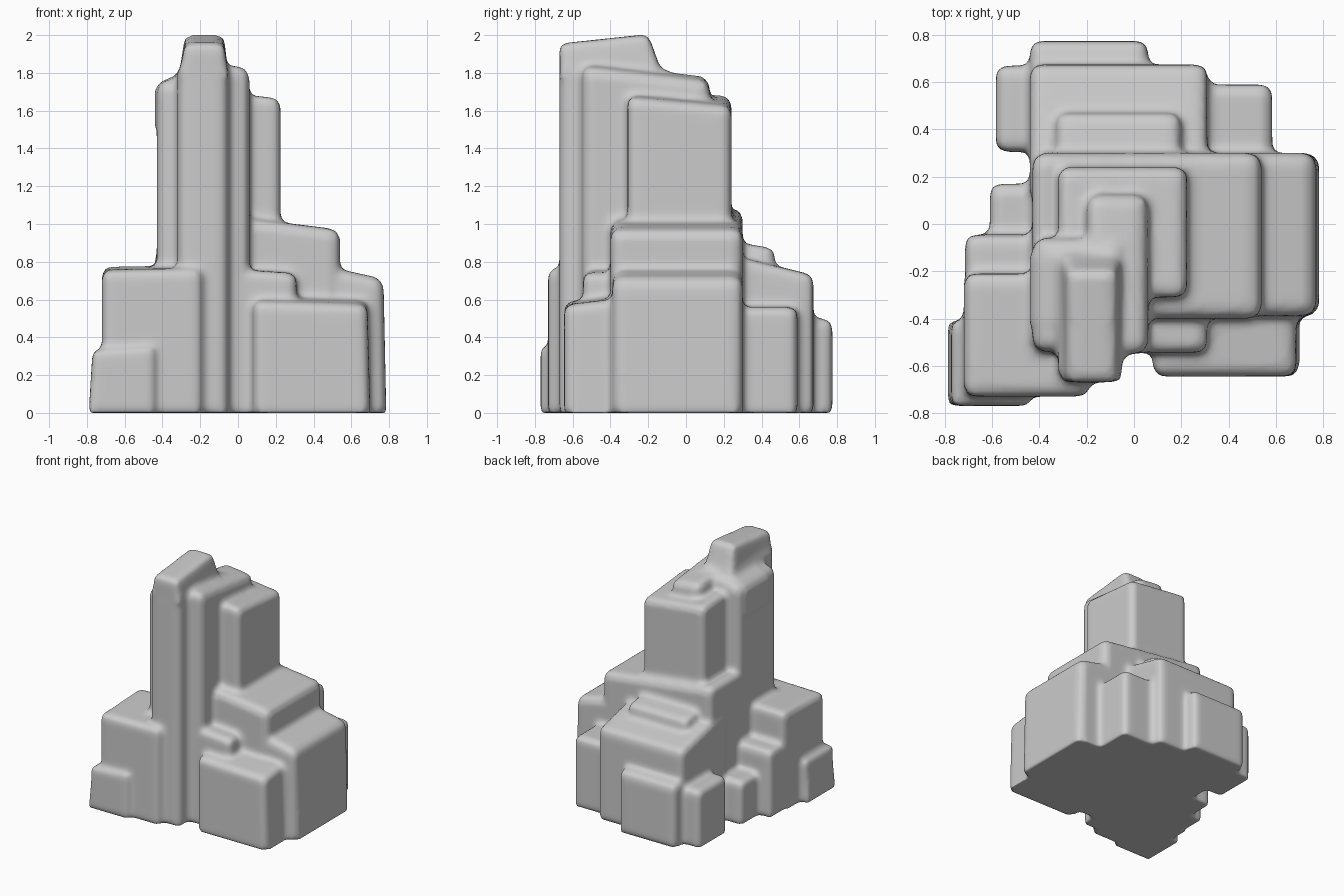
import bpy, bmesh

if "Cube" in bpy.data.objects:
    bpy.data.objects.remove(bpy.data.objects["Cube"])

bm = bmesh.new()


def block(x0, x1, y0, y1, top, sx=0.0, sy=0.0, base=0.0, taper=(0, 0, 0, 0), r=0.04):
    """Soft-edged block; top tilts by sx / sy, taper insets the top (left, right, front, back)."""
    part = bmesh.new()
    l, rt, f, b = taper
    low = [part.verts.new((x, y, base)) for x, y in ((x0, y0), (x1, y0), (x1, y1), (x0, y1))]
    high = [part.verts.new((x, y, top + sx * i / 2 + sy * j / 2)) for x, y, i, j in (
        (x0 + l, y0 + f, -1, -1), (x1 - rt, y0 + f, 1, -1),
        (x1 - rt, y1 - b, 1, 1), (x0 + l, y1 - b, -1, 1))]
    part.faces.new(low[::-1])
    part.faces.new(high)
    for k in range(4):
        n = (k + 1) % 4
        part.faces.new((low[k], low[n], high[n], high[k]))
    edges = [e for e in part.edges if not (e.verts[0] in low and e.verts[1] in low)]
    bmesh.ops.bevel(part, geom=edges, offset=r, segments=2, profile=0.5, affect='EDGES')
    temp = bpy.data.meshes.new("temp")
    part.to_mesh(temp)
    part.free()
    bm.from_mesh(temp)
    bpy.data.meshes.remove(temp)


# tall spire: shaft and narrowed head
block(-0.32, -0.05, -0.67, -0.12, 1.85, r=0.05)
block(-0.315, -0.05, -0.67, -0.12, 1.98, sy=0.05, base=1.78, taper=(0.035, 0.025, 0, 0.08), r=0.03)

# shoulder, ridge and side tower around the spire
block(-0.43, -0.05, -0.54, -0.06, 1.79, sx=0.08, r=0.05)
block(-0.44, -0.25, -0.46, -0.10, 1.78, sx=0.08, base=1.52, r=0.04)
block(-0.20, 0.06, -0.55, 0.125, 1.81, sx=-0.03, sy=-0.08, r=0.05)
block(-0.32, 0.225, -0.31, 0.24, 1.675, sx=-0.06, sy=-0.05)

# stepped right-hand flank
block(-0.43, 0.54, -0.40, 0.30, 1.03, sx=-0.12, r=0.05)
block(-0.43, 0.785, -0.39, 0.30, 0.84, sx=-0.26, taper=(0, 0.015, 0, 0), r=0.05)

# front right boulder and ledge
block(0.08, 0.70, -0.645, -0.30, 0.60, sx=-0.02, sy=0.04, taper=(0, 0.015, 0, 0))
block(0.0, 0.31, -0.545, -0.30, 0.75, sx=-0.02)

# front left boulder and its steps
block(-0.72, -0.19, -0.73, -0.21, 0.77, sx=0.01, sy=0.02)
block(-0.79, -0.44, -0.77, -0.41, 0.34, sx=0.02, taper=(0.02, 0, 0, 0), r=0.025)
block(-0.715, -0.30, -0.40, -0.045, 0.53)
block(-0.61, -0.30, -0.20, 0.17, 0.34)

# back terraces
block(-0.33, 0.20, 0.10, 0.47, 0.90, sy=-0.06)
block(-0.44, 0.31, 0.10, 0.675, 0.80, sy=-0.14)
block(-0.44, 0.06, 0.40, 0.775, 0.52, sy=-0.06)
block(-0.585, -0.20, 0.305, 0.67, 0.45)
block(0.10, 0.585, 0.15, 0.59, 0.56)

mesh = bpy.data.meshes.new("rock_formation")
bm.to_mesh(mesh)
bm.free()
rock = bpy.data.objects.new("rock_formation", mesh)
bpy.context.collection.objects.link(rock)

# fuse the blocks into one weathered skin
remesh = rock.modifiers.new("fuse", 'REMESH')
remesh.mode = 'VOXEL'
remesh.voxel_size = 0.02
remesh.use_smooth_shade = True
smooth = rock.modifiers.new("weather", 'SMOOTH')
smooth.factor = 0.5
smooth.iterations = 5
